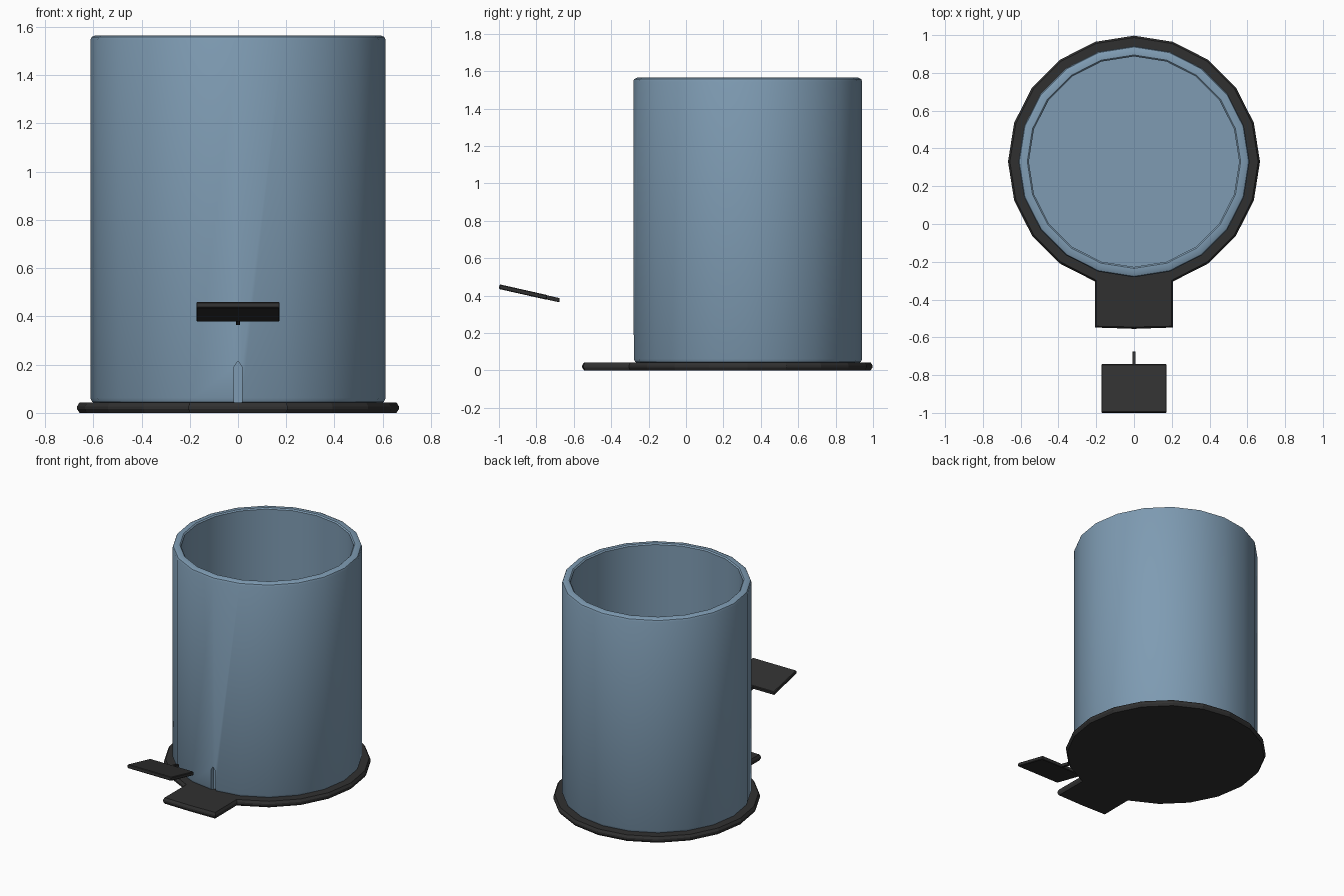
import bpy, bmesh, math

cube = bpy.data.objects.get("Cube")
if cube:
    bpy.data.objects.remove(cube, do_unlink=True)

SIDES = 20
CY = 0.33   # barrel axis position


def material(name, color):
    m = bpy.data.materials.new(name)
    m.use_nodes = True
    m.diffuse_color = color
    m.node_tree.nodes["Principled BSDF"].inputs["Base Color"].default_value = color
    return m


steel_blue = material("steel blue", (0.21, 0.33, 0.45, 1))
black = material("black plastic", (0.03, 0.03, 0.03, 1))


def finish(name, bm, mat):
    bmesh.ops.recalc_face_normals(bm, faces=bm.faces)
    mesh = bpy.data.meshes.new(name)
    bm.to_mesh(mesh)
    bm.free()
    mesh.materials.append(mat)
    ob = bpy.data.objects.new(name, mesh)
    bpy.context.collection.objects.link(ob)
    return ob


def prism(outline, offset):
    """Closed outline of 3D points, pushed along offset."""
    bm = bmesh.new()
    face = bm.faces.new([bm.verts.new(p) for p in outline])
    out = bmesh.ops.extrude_face_region(bm, geom=[face], use_keep_orig=True)
    moved = [v for v in out["geom"] if isinstance(v, bmesh.types.BMVert)]
    bmesh.ops.translate(bm, verts=moved, vec=offset)
    bmesh.ops.recalc_face_normals(bm, faces=bm.faces)
    return bm


def ring_point(radius, i, z):
    a = math.tau * i / SIDES
    return (radius * math.cos(a), CY + radius * math.sin(a), z)


# Base disc with the front tab, both rims chamfered
outline = []
for i in range(SIDES):
    if i == SIDES * 3 // 4:
        outline += [(-0.206, -0.548, 0.016), (0, -0.555, 0.016), (0.206, -0.548, 0.016)]
    else:
        outline.append(ring_point(0.667, i, 0.016))
bm = prism(outline, (0, 0, 0.011))
caps = [f for f in bm.faces if len(f.verts) > 4]
bmesh.ops.inset_individual(bm, faces=caps, thickness=0.01, depth=0.016)
finish("base", bm, black)

# Hollow barrel, revolved from its wall profile
profile = [(0.59, 0.04), (0.605, 0.046), (0.612, 0.062), (0.612, 1.545),
           (0.607, 1.558), (0.592, 1.565), (0.565, 1.565), (0.557, 1.557), (0.557, 0.085)]
bm = bmesh.new()
rings = [[bm.verts.new(ring_point(r, i, z)) for i in range(SIDES)] for r, z in profile]
for a, b in zip(rings, rings[1:]):
    for i in range(SIDES):
        j = (i + 1) % SIDES
        bm.faces.new((a[i], a[j], b[j], b[i]))
bm.faces.new(rings[0])
bm.faces.new(rings[-1])
barrel = finish("barrel", bm, steel_blue)

# Pointed slot for the pedal lever, cut into the barrel front
slot = [(-0.017, -0.4, 0), (0.017, -0.4, 0), (0.017, -0.4, 0.19),
        (0, -0.4, 0.215), (-0.017, -0.4, 0.19)]
cutter = finish("slot_cutter", prism(slot, (0, 0.15, 0)), steel_blue)
cutter.hide_render = True
cut = barrel.modifiers.new("slot", "BOOLEAN")
cut.operation = "DIFFERENCE"
cut.solver = "EXACT"
cut.object = cutter
bpy.ops.object.select_all(action="DESELECT")
bpy.context.view_layer.objects.active = barrel
barrel.select_set(True)
bpy.ops.object.modifier_apply(modifier=cut.name)
bpy.data.objects.remove(cutter, do_unlink=True)
bpy.ops.object.shade_smooth_by_angle(angle=math.radians(40))


# Tilted foot pedal and its lever stub
def tilted_plate(name, half_width, y0, y1, thickness, bevel):
    def mid(y):
        return 0.448 - 0.225 * (y + 1)
    t = thickness / 2
    side = [(-half_width, y0, mid(y0) - t), (-half_width, y1, mid(y1) - t),
            (-half_width, y1 + 0.003, mid(y1) + t), (-half_width, y0 + 0.003, mid(y0) + t)]
    bm = prism(side, (2 * half_width, 0, 0))
    bmesh.ops.bevel(bm, geom=bm.edges[:], offset=bevel, segments=1, affect="EDGES")
    return finish(name, bm, black)


tilted_plate("pedal", 0.173, -1.0, -0.745, 0.025, 0.004)
tilted_plate("pedal_lever", 0.009, -0.755, -0.678, 0.022, 0.002)
